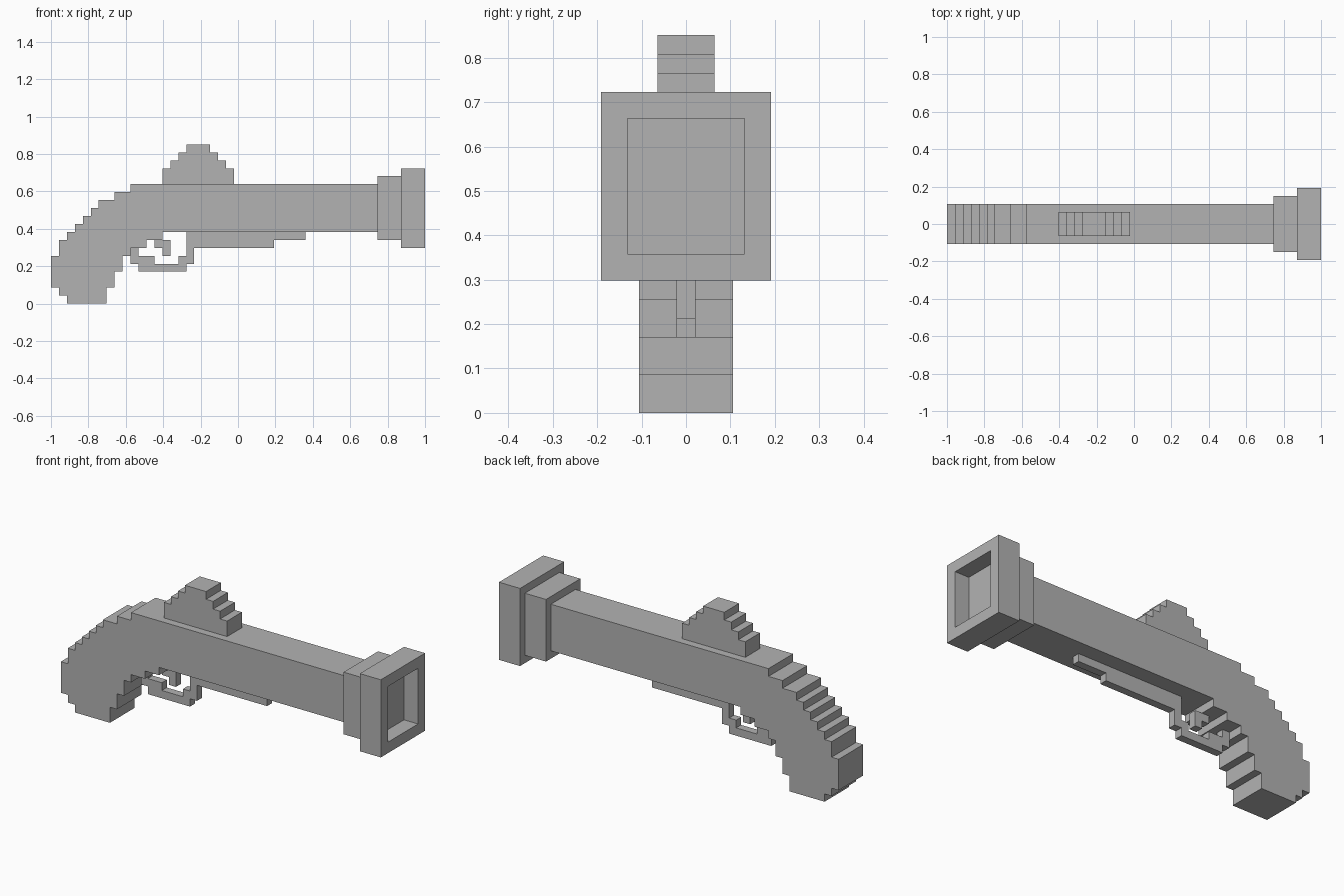
import bpy, bmesh
from mathutils import Vector

if "Cube" in bpy.data.objects:
    bpy.data.objects.remove(bpy.data.objects["Cube"], do_unlink=True)

U = 2 / 47          # size of one block; the model is 47 blocks long
LENGTH = 47

grey = bpy.data.materials.new("plain grey")
grey.use_nodes = True
colour = (0.45, 0.45, 0.45, 1)
grey.diffuse_color = colour
grey.node_tree.nodes["Principled BSDF"].inputs["Base Color"].default_value = colour


def finish(name, bm):
    """Turn a bmesh into a named, flat shaded object."""
    bmesh.ops.recalc_face_normals(bm, faces=bm.faces)
    mesh = bpy.data.meshes.new(name)
    bm.to_mesh(mesh)
    bm.free()
    mesh.materials.append(grey)
    obj = bpy.data.objects.new(name, mesh)
    bpy.context.collection.objects.link(obj)
    return obj


def stepped(name, width, columns, recess=0):
    """Extrude a stepped side profile; each column is (x end, bottom, top), the first gives x start."""
    start, steps = columns[0], columns[1:]
    upper, lower, x = [], [], start
    for end, bottom, top in steps:
        upper += [(x, top), (end, top)]
        lower += [(x, bottom), (end, bottom)]
        x = end
    outline = []
    for p in upper + lower[::-1]:
        if not outline or outline[-1] != p:
            outline.append(p)
    # drop points where neighbouring columns are level
    n = len(outline)
    outline = [p for i, p in enumerate(outline)
               if not (outline[i - 1][1] == p[1] == outline[(i + 1) % n][1])]
    bm = bmesh.new()
    verts = [bm.verts.new(((px - LENGTH / 2) * U, -width / 2 * U, pz * U)) for px, pz in outline]
    face = bm.faces.new(verts)
    result = bmesh.ops.extrude_face_region(bm, geom=[face])
    moved = [v for v in result["geom"] if isinstance(v, bmesh.types.BMVert)]
    bmesh.ops.translate(bm, verts=moved, vec=(0, width * U, 0))
    bmesh.ops.recalc_face_normals(bm, faces=bm.faces)
    if recess:
        # sink an opening into the end that faces +x
        end = max(bm.faces, key=lambda f: f.calc_center_median().x)
        bmesh.ops.inset_region(bm, faces=[end], thickness=recess * U)
        inner = bmesh.ops.extrude_face_region(bm, geom=[end])
        bottom = [v for v in inner["geom"] if isinstance(v, bmesh.types.BMVert)]
        bmesh.ops.translate(bm, verts=bottom, vec=Vector((-recess * U, 0, 0)))
        if end.is_valid:
            bmesh.ops.delete(bm, geom=[end], context="FACES_ONLY")
    return finish(name, bm)


# Curved grip running into the long square barrel
stepped("grip_and_barrel", 5, [
    0, (1, 2, 6), (2, 1, 8), (3, 0, 9), (4, 0, 10), (5, 0, 11), (6, 0, 12),
    (7, 0, 13), (8, 2, 13), (9, 4, 14), (10, 6, 14), (12, 7, 15), (14, 8, 15), (41, 9, 15)])

# Flared muzzle
stepped("muzzle_collar", 7, [41, (44, 8, 16)])
stepped("muzzle_flare", 9, [44, (47, 7, 17)], recess=2)

# Stepped hammer on top
stepped("hammer", 3, [14, (15, 15, 17), (16, 15, 18), (17, 15, 19), (20, 15, 20),
                      (21, 15, 19), (22, 15, 18), (23, 15, 17)])

# Trigger, its guard and the rail under the barrel
stepped("trigger", 1, [13, (14, 7, 8), (15, 6, 8)])
stepped("guard_and_rail", 1, [10, (11, 5, 7), (13, 4, 6), (16, 4, 5), (17, 4, 6),
                              (18, 5, 9), (28, 7, 9), (32, 8, 9)])
